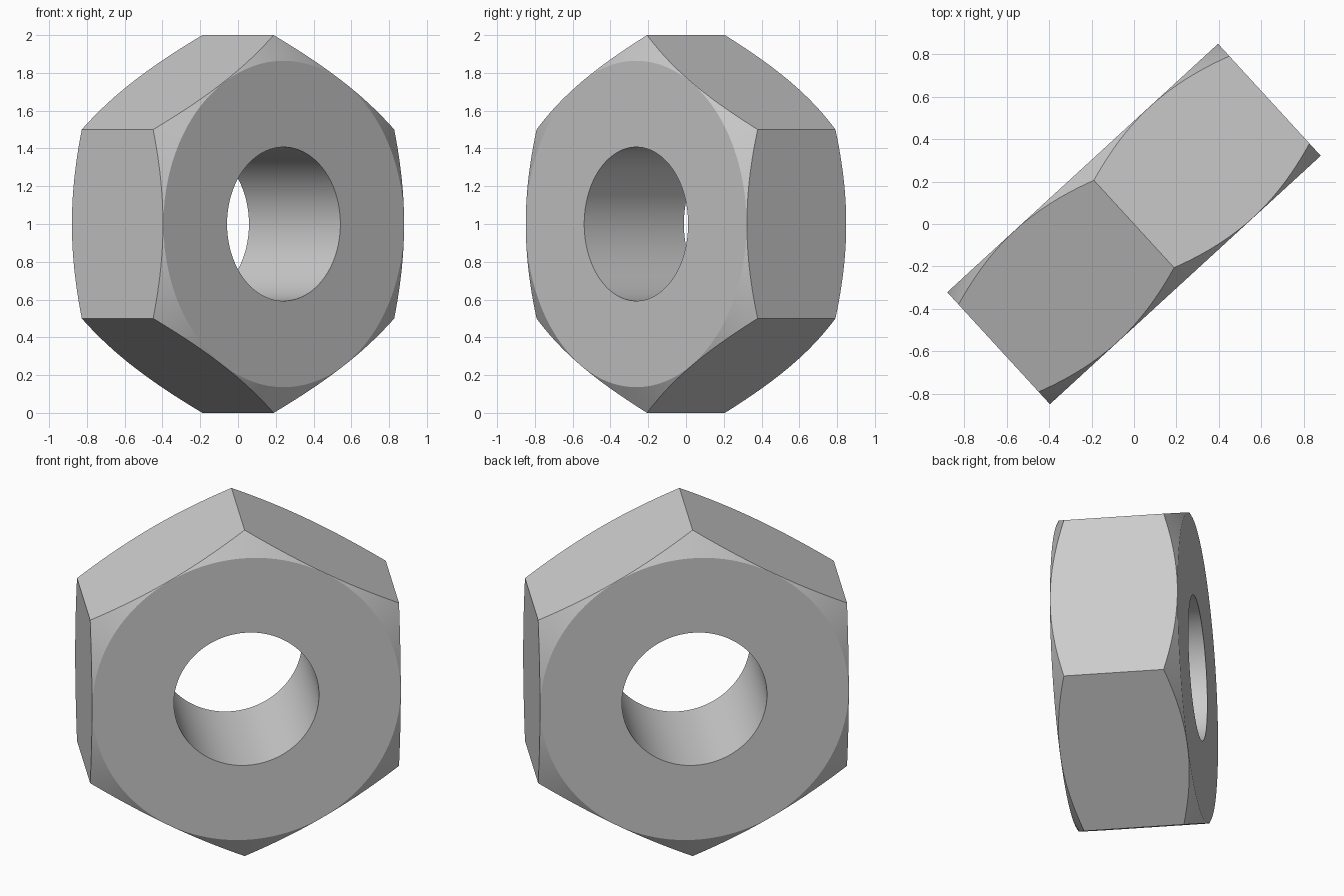
import bpy, bmesh, math
from mathutils import Matrix, Vector

cube = bpy.data.objects.get("Cube")
if cube:
    bpy.data.objects.remove(cube, do_unlink=True)

SEGMENTS = 144            # multiple of 12, so corners and flat centres are sampled
CORNER = 1.0              # centre to hexagon corner
FLAT = CORNER * math.cos(math.pi / 6)
FACE = FLAT - 0.002       # radius of the flat end face
BORE = 0.407
HALF = 0.358              # half thickness
SLOPE = math.tan(math.pi / 6)

# Plain grey metal
steel = bpy.data.materials.new("grey_steel")
steel.use_nodes = True
grey = (0.6, 0.6, 0.6, 1)
steel.diffuse_color = grey
steel.node_tree.nodes["Principled BSDF"].inputs["Base Color"].default_value = grey


def section(angle):
    """Closed radius/height profile of the nut at one angle."""
    rim = FLAT / math.cos(angle % (math.pi / 3) - math.pi / 6)
    edge = HALF - (rim - FACE) * SLOPE
    return [(BORE, -HALF), (FACE, -HALF), (rim, -edge),
            (rim, edge), (FACE, HALF), (BORE, HALF)]


# Hexagonal nut with conical chamfers and a round bore
bm = bmesh.new()
loops = []
for i in range(SEGMENTS):
    a = math.tau * i / SEGMENTS
    loops.append([bm.verts.new((r * math.cos(a), r * math.sin(a), h))
                  for r, h in section(a)])
for i, here in enumerate(loops):
    there = loops[(i + 1) % SEGMENTS]
    for j in range(len(here)):
        k = (j + 1) % len(here)
        bm.faces.new((here[j], there[j], there[k], here[k]))
bmesh.ops.recalc_face_normals(bm, faces=bm.faces)

# Stand it on a corner with the bore axis turned horizontally
up = Vector((0, 0, 1))
axis = Vector((0.676, -0.737, 0)).normalized()
turn = Matrix((up, axis.cross(up), axis)).transposed().to_4x4()
bm.transform(Matrix.Translation(up * CORNER) @ turn)

mesh = bpy.data.meshes.new("hex_nut")
bm.to_mesh(mesh)
bm.free()
mesh.materials.append(steel)
nut = bpy.data.objects.new("hex_nut", mesh)
bpy.context.collection.objects.link(nut)

bpy.ops.object.select_all(action="DESELECT")
nut.select_set(True)
bpy.context.view_layer.objects.active = nut
bpy.ops.object.shade_smooth_by_angle(angle=math.radians(20))
